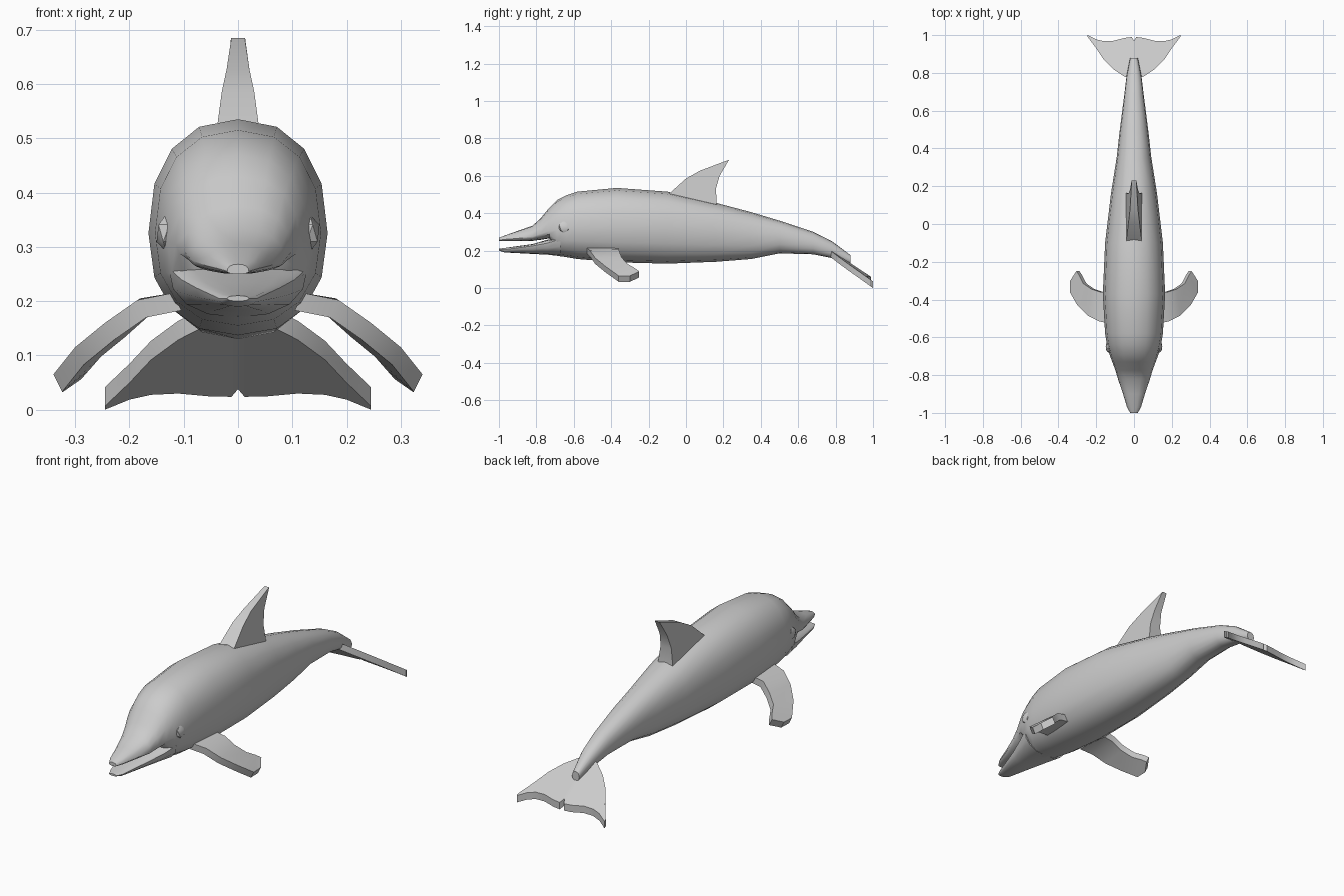
import bpy, bmesh
from math import cos, sin, pi, copysign, radians

if "Cube" in bpy.data.objects:
    bpy.data.objects.remove(bpy.data.objects["Cube"])


def finish(name, bm, angle=40):
    bmesh.ops.recalc_face_normals(bm, faces=bm.faces)
    mesh = bpy.data.meshes.new(name)
    bm.to_mesh(mesh)
    bm.free()
    ob = bpy.data.objects.new(name, mesh)
    bpy.context.collection.objects.link(ob)
    bpy.ops.object.select_all(action='DESELECT')
    ob.select_set(True)
    bpy.context.view_layer.objects.active = ob
    bpy.ops.object.shade_smooth_by_angle(angle=radians(angle))
    return ob


def loft(name, rings, angle=40):
    bm = bmesh.new()
    loops = [[bm.verts.new(p) for p in r] for r in rings]
    n = len(loops[0])
    for a, b in zip(loops, loops[1:]):
        for i in range(n):
            j = (i + 1) % n
            bm.faces.new((a[i], a[j], b[j], b[i]))
    bm.faces.new(loops[0])
    bm.faces.new(loops[-1])
    return finish(name, bm, angle)


def section(y, bottom, mid, top, half, sides=16, power=2 / 2.3):
    ring = []
    for i in range(sides):
        t = 2 * pi * i / sides
        c, s = cos(t), sin(t)
        height = top - mid if s > 0 else mid - bottom
        ring.append((half * copysign(abs(c) ** power, c), y,
                     mid + height * copysign(abs(s) ** power, s)))
    return ring


# Body with upper beak: y, bottom, widest height, top, half width
body = [
    (-1, .25, .255, .268, .02), (-.97, .25, .26, .28, .037),
    (-.9, .25, .265, .305, .058), (-.82, .252, .275, .333, .085),
    (-.775, .258, .29, .375, .098), (-.73, .265, .305, .43, .115),
    (-.69, .172, .31, .47, .13), (-.64, .165, .32, .495, .143),
    (-.58, .155, .325, .515, .153), (-.37, .137, .325, .535, .165),
    (-.1, .13, .32, .515, .153), (.16, .14, .30, .455, .122),
    (.35, .155, .28, .405, .092), (.5, .185, .27, .36, .075),
    (.68, .18, .235, .30, .052), (.78, .16, .205, .25, .04),
    (.88, .13, .15, .175, .02)]
loft("body", [section(*s) for s in body])

# Lower jaw, leaving the mouth slightly open
jaw = [
    (-1, .2, .205, .21, .02), (-.97, .19, .205, .214, .035),
    (-.82, .182, .225, .235, .078), (-.74, .178, .24, .258, .105),
    (-.67, .17, .262, .272, .128)]
loft("lower_jaw", [section(*s) for s in jaw])

# Dorsal fin: lead y, z, trail y, z, half thickness
dorsal = [(-.1, .495, .165, .44, .042), (0, .585, .16, .53, .03),
          (.075, .627, .18, .6, .021), (.215, .68, .23, .685, .013)]
loft("dorsal_fin", [[(h, a, b), (h, c, d), (-h, c, d), (-h, a, b)]
                    for a, b, c, d, h in dorsal], 30)

# Tail fluke: x, leading y, trailing y
half_fluke = [(.012, .77, .99), (.05, .78, .985), (.11, .82, .97),
              (.16, .87, .968), (.2, .93, .977), (.245, .99, 1)]
fluke = [(-x, a, b) for x, a, b in reversed(half_fluke)] + [(0, .77, .97)] + half_fluke


def fluke_z(x, y):
    return .035 + (1 - y) * .66 + .018 * (1 - abs(x) / .245)


loft("tail_fluke", [[(x, a, fluke_z(x, a)), (x, b, fluke_z(x, b)),
                     (x, b, fluke_z(x, b) - .035), (x, a, fluke_z(x, a) - .035)]
                    for x, a, b in fluke], 30)

# Pectoral fins: leading x, y, z, then trailing x, y, z of the upper face
flipper = [(.12, -.53, .215, .12, -.36, .215), (.185, -.515, .202, .18, -.36, .205),
           (.245, -.485, .16, .225, -.345, .165), (.3, -.43, .115, .268, -.315, .13),
           (.34, -.36, .065, .29, -.272, .105), (.338, -.3, .065, .305, -.25, .088)]
for side, label in ((-1, "left"), (1, "right")):
    rings = []
    for a, b, c, d, e, f in flipper:
        rings.append([(side * a, b, c), (side * d, e, f),
                      (side * (d - .016), e, f - .032),
                      (side * (a - .016), b, c - .032)])
    loft(label + "_pectoral_fin", rings, 30)

    # Eye bump on the side of the head
    bm = bmesh.new()
    bmesh.ops.create_icosphere(bm, subdivisions=1, radius=1)
    bmesh.ops.scale(bm, vec=(.02, .035, .035), verts=bm.verts)
    bmesh.ops.translate(bm, vec=(side * .132, -.65, .325), verts=bm.verts)
    finish(label + "_eye", bm)
